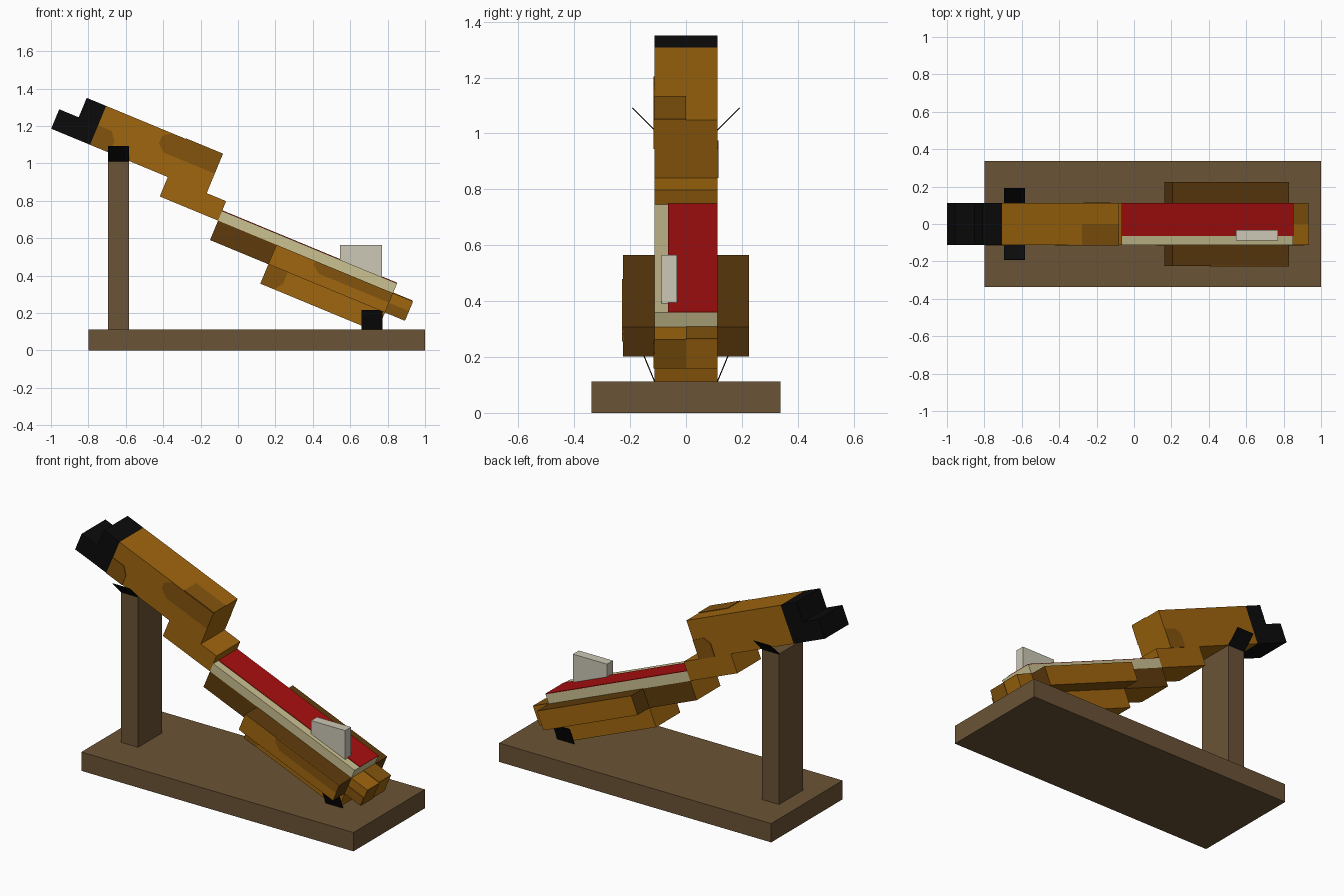
import bpy, bmesh, math
from mathutils import Matrix, Vector

if "Cube" in bpy.data.objects:
    bpy.data.objects.remove(bpy.data.objects["Cube"])

U = 0.1125  # one block unit
TILT = (Matrix.Rotation(math.radians(22.5), 4, 'Y')
        @ Matrix.Translation((-0.364, 0, 0.713)) @ Matrix.Scale(U, 4))
FLAT = Matrix.Identity(4)


def material(name, *rgb):
    lin = [((c / 255 + 0.055) / 1.055) ** 2.4 if c > 10 else c / 255 / 12.92 for c in rgb]
    m = bpy.data.materials.new(name)
    m.use_nodes = True
    m.diffuse_color = (*lin, 1)
    bsdf = next(n for n in m.node_tree.nodes if n.type == 'BSDF_PRINCIPLED')
    bsdf.inputs["Base Color"].default_value = (*lin, 1)
    return m


LIGHT = material("light_brown", 160, 102, 14)
MID = material("mid_brown", 131, 84, 13)
DARK = material("dark_brown", 94, 59, 12)
WOOD = material("stand_wood", 107, 83, 54)
BLACK = material("black", 11, 11, 11)
CREAM = material("cream", 203, 193, 145)
RED = material("red", 168, 15, 15)
PALE = material("pale_grey", 204, 200, 182)


def prism(name, profile, y0, y1, mats, frame=TILT, rule=None):
    """Extrude an x-z profile along y; rule(normal) picks a material slot."""
    bm = bmesh.new()
    face = bm.faces.new([bm.verts.new((x, y0, z)) for x, z in profile])
    ext = bmesh.ops.extrude_face_region(bm, geom=[face])
    for v in ext["geom"]:
        if isinstance(v, bmesh.types.BMVert):
            v.co.y = y1
    bmesh.ops.recalc_face_normals(bm, faces=bm.faces[:])
    bm.normal_update()
    if rule:
        for f in bm.faces:
            f.material_index = rule(f.normal)
    mesh = bpy.data.meshes.new(name)
    bm.transform(frame)
    bm.to_mesh(mesh)
    bm.free()
    for m in mats:
        mesh.materials.append(m)
    obj = bpy.data.objects.new(name, mesh)
    bpy.context.collection.objects.link(obj)
    return obj


def box(name, x, y, z, mats, frame=TILT, rule=None):
    pts = [(x[0], z[0]), (x[1], z[0]), (x[1], z[1]), (x[0], z[1])]
    return prism(name, pts, *y, mats, frame, rule)


# Stand
box("stand_base", (-0.8, 1.0), (-0.3375, 0.3375), (0, U), [WOOD], FLAT)
box("stand_post", (-0.695, -0.5825), (-U, U), (U, 9 * U), [WOOD], FLAT)

# Thin splayed holders on the post and base
for label, x, z, angle in (("post", -0.695, 9 * U, 45), ("base", 0.66, U, 22.5)):
    for side, word in ((1, "left"), (-1, "right")):
        frame = (Matrix.Translation((x, side * U, z))
                 @ Matrix.Rotation(math.radians(-angle * side), 4, 'X'))
        box(f"{label}_holder_{word}", (0, U), (-0.002, 0.002), (0, U), [BLACK], frame)

# Upper section with its black stepped tip
FULL = (-1, 1)
box("upper_body", (-7, -1), FULL, (0, 2), [LIGHT])
prism("black_tip", [(-9, 0), (-7, 0), (-7, 2), (-8, 2), (-8, 1), (-9, 1)], *FULL, [BLACK])
box("neck_block", (-3, 0), FULL, (-1, 0), [LIGHT])


# Lower section
def sides_dark(n):
    return 1 if abs(n.y) > 0.5 else 0


def wing_rule(n):
    if abs(n.y) > 0.5:
        return 0
    return 2 if n.z < -0.5 else 1


box("main_body", (0, 9), FULL, (-2, -1), [LIGHT, DARK], rule=sides_dark)
box("body_end", (9, 10), FULL, (-2, -1), [LIGHT])
box("under_block", (3, 9), FULL, (-3, -2), [LIGHT])
for side, word in ((1, "left"), (-1, "right")):
    box(f"side_block_{word}", (3, 9), sorted((side, 2 * side)), (-2, -1),
        [LIGHT, DARK, MID], rule=wing_rule)
box("cream_slab", (0, 9), FULL, (-1, -0.5), [CREAM])
box("red_top", (0, 9), (-0.57, 1), (-0.52, -0.47), [RED])
box("upright_tab", (0.545, 0.77), (-0.0875, -0.0315), (0.34, 0.565), [PALE], FLAT)

# Painted darker patches
E = 0.03
FRONT, BACK = (-1 - E, -1 + E), (1 - E, 1 + E)
prism("upper_front_patch", [(-3.6, 1), (-1, 1), (-1, 2), (-3.6, 2), (-4, 1.7), (-4, 1.3)],
      *FRONT, [MID])
prism("tip_front_patch", [(-7, 0), (-6, 0), (-6, 0.6), (-6.3, 1), (-7, 1)], *FRONT, [MID])
prism("upper_back_patch", [(-2, 0), (-1, 0), (-1, 1), (-1.7, 1), (-2, 0.7)], *BACK, [MID])
prism("side_front_patch", [(5.4, -1.5), (9, -1.5), (9, -1), (5, -1), (5, -1.2)],
      -2 - E, -2 + E, [MID])
prism("under_front_patch", [(3, -3), (3.7, -3), (4, -2.6), (4, -2), (3, -2)], *FRONT, [MID])
box("end_front_patch", (9, 10), FRONT, (-2, -1.5), [MID])
box("upper_top_patch", (-2.9, -1), (-1, 0), (2 - E, 2 + E), [MID])
box("end_top_patch", (9, 10), (0, 1), (-1 - E, -1 + E), [MID])
box("end_face_patch", (10 - E, 10 + E), (-1, 0), (-2, -1), [MID])
